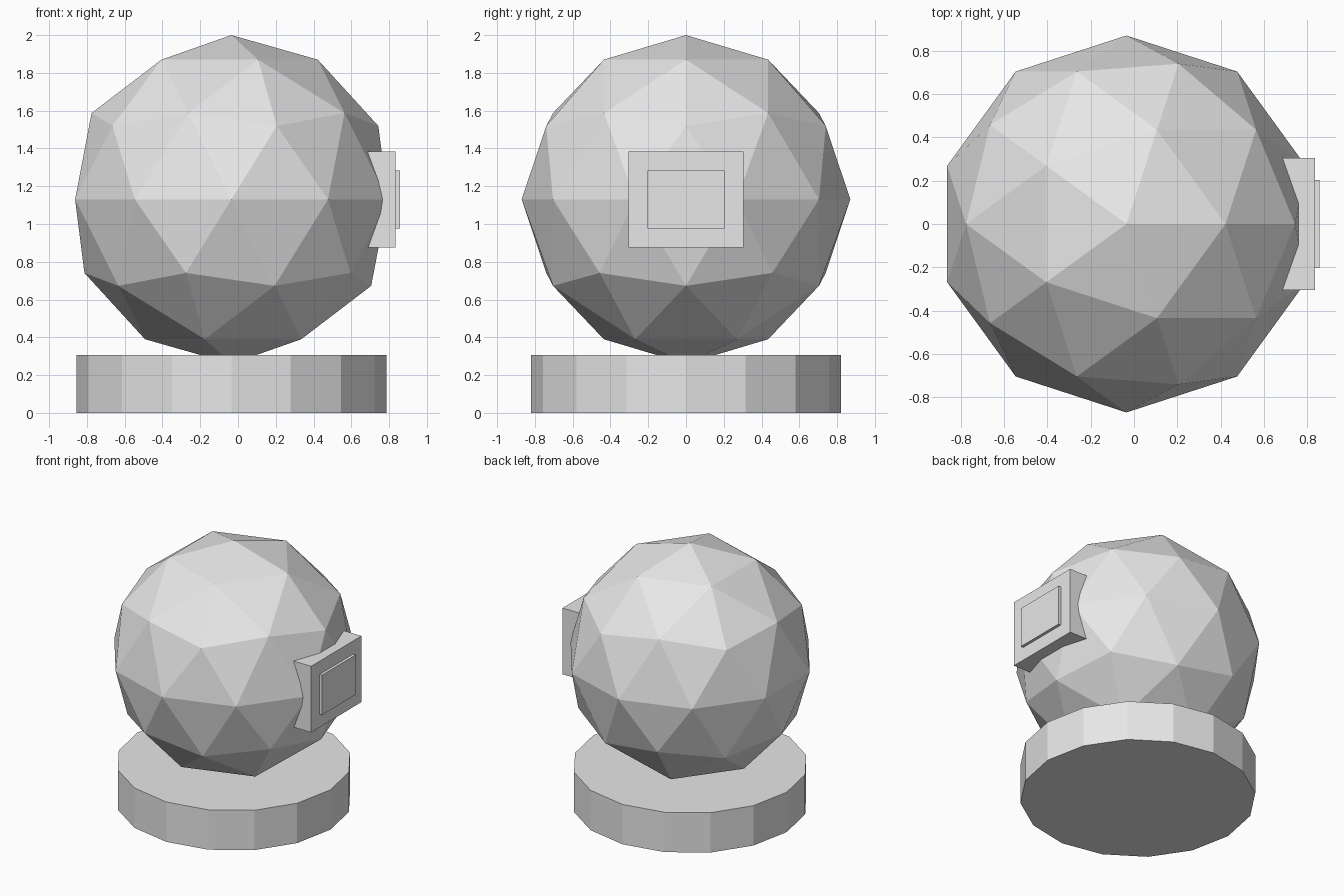
import bpy

cube = bpy.data.objects.get("Cube")
if cube:
    bpy.data.objects.remove(cube, do_unlink=True)

CENTRE_X = -0.035
ORB_Z = 1.13

grey = bpy.data.materials.new("light_grey")
grey.use_nodes = True
grey.diffuse_color = (0.8, 0.8, 0.8, 1)
grey.node_tree.nodes["Principled BSDF"].inputs["Base Color"].default_value = (0.8, 0.8, 0.8, 1)


def finish(name):
    obj = bpy.context.object
    obj.name = name
    obj.data.materials.append(grey)
    bpy.ops.object.shade_flat()
    return obj


def box(name, x0, x1, width, height):
    """Box centred on the orb's equator, running from x0 to x1."""
    bpy.ops.mesh.primitive_cube_add(size=1, location=((x0 + x1) / 2, 0, ORB_Z))
    obj = finish(name)
    obj.scale = (x1 - x0, width, height)
    bpy.ops.object.transform_apply(location=False, rotation=False, scale=True)
    return obj


# Round base with flat sides
bpy.ops.mesh.primitive_cylinder_add(vertices=16, radius=0.82, depth=0.306,
                                    location=(CENTRE_X, 0, 0.153))
finish("base")

# Faceted orb resting in the base
bpy.ops.mesh.primitive_ico_sphere_add(subdivisions=2, radius=0.87,
                                      location=(CENTRE_X, 0, ORB_Z))
finish("orb")

# Side housing and its raised panel
box("side_housing", 0.6, 0.835, 0.61, 0.508)
box("side_panel", 0.8, 0.857, 0.408, 0.306)
